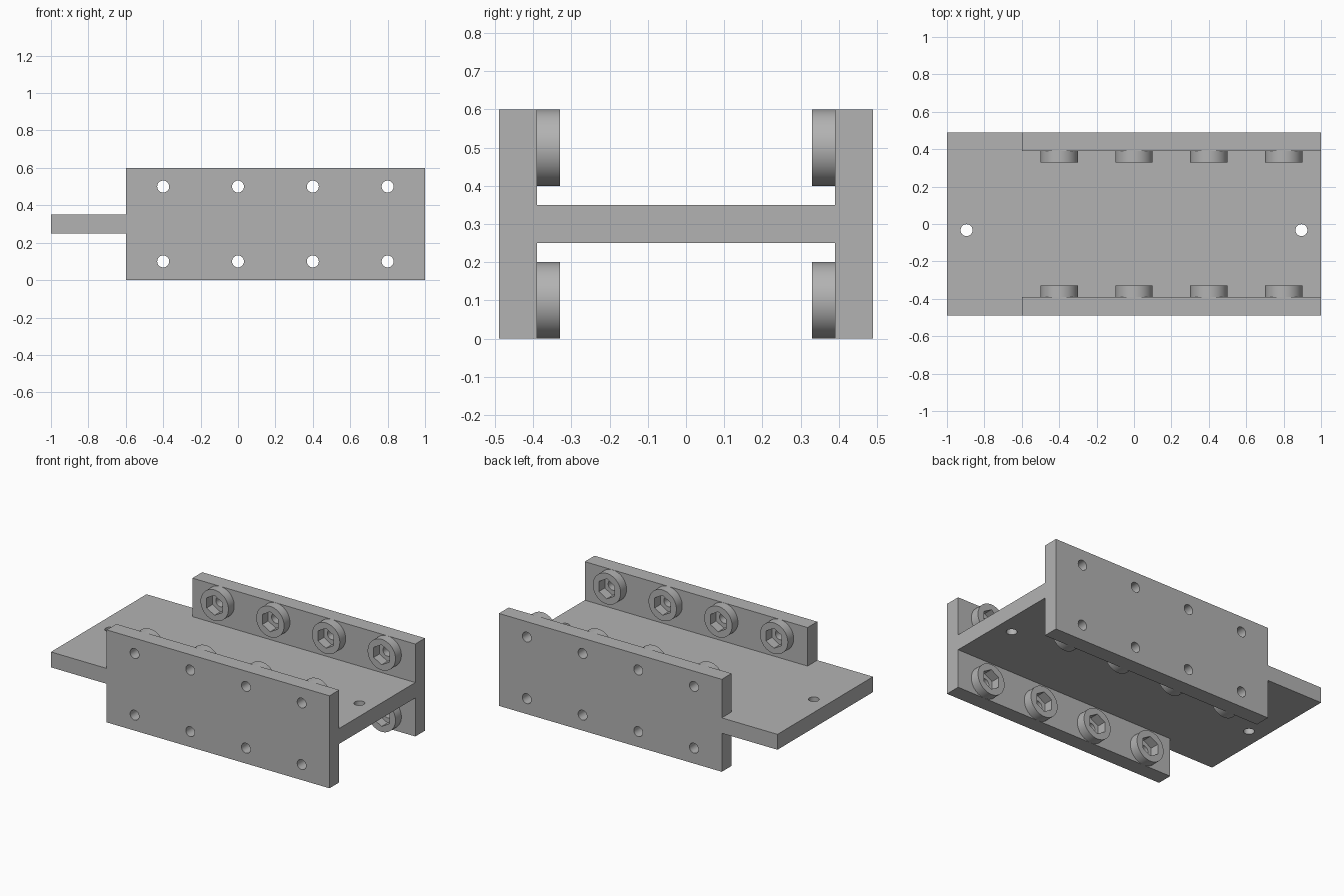
import bpy
import bmesh
from math import radians, pi
from mathutils import Matrix, Vector

if "Cube" in bpy.data.objects:
    bpy.data.objects.remove(bpy.data.objects["Cube"], do_unlink=True)

# Main dimensions
HALF_X, HALF_Y, HEIGHT = 1.0, 0.49, 0.6
FLANGE_X, FLANGE_IN = -0.6, 0.39
HEAD_R, HEAD_T, HEX_R, HOLE_R = 0.1, 0.06, 0.065, 0.032
BOLT_X = (-0.4, 0.0, 0.4, 0.8)
BOLT_Z = (0.1, 0.5)

steel = bpy.data.materials.new("grey steel")
steel.use_nodes = True
grey = (0.45, 0.45, 0.45, 1)
steel.diffuse_color = grey
steel.node_tree.nodes["Principled BSDF"].inputs["Base Color"].default_value = grey


def finish(name, bm):
    """Turn a bmesh into a named object with the steel material."""
    bmesh.ops.recalc_face_normals(bm, faces=bm.faces)
    mesh = bpy.data.meshes.new(name)
    bm.to_mesh(mesh)
    bm.free()
    mesh.materials.append(steel)
    obj = bpy.data.objects.new(name, mesh)
    bpy.context.collection.objects.link(obj)
    return obj


def add_cylinder(bm, centre, radius, depth, sides, axis):
    turn = Matrix.Rotation(pi / 2, 4, "X") if axis == "Y" else Matrix()
    bmesh.ops.create_cone(bm, cap_ends=True, segments=sides, radius1=radius,
                          radius2=radius, depth=depth,
                          matrix=Matrix.Translation(centre) @ turn)


def extrude_outline(name, outline, bottom, top):
    bm = bmesh.new()
    face = bm.faces.new([bm.verts.new((x, y, bottom)) for x, y in outline])
    grown = bmesh.ops.extrude_face_region(bm, geom=[face])["geom"]
    verts = [v for v in grown if isinstance(v, bmesh.types.BMVert)]
    bmesh.ops.translate(bm, verts=verts, vec=(0, 0, top - bottom))
    return finish(name, bm)


def cut(obj, cutter_bm):
    """Subtract the cutter and bake the result, then drop the cutter."""
    cutter = finish(obj.name + "_cutter", cutter_bm)
    cutter.hide_render = True
    mod = obj.modifiers.new("holes", "BOOLEAN")
    mod.operation, mod.solver, mod.object = "DIFFERENCE", "EXACT", cutter
    bpy.ops.object.select_all(action="DESELECT")
    bpy.context.view_layer.objects.active = obj
    obj.select_set(True)
    bpy.ops.object.modifier_apply(modifier=mod.name)
    bpy.data.objects.remove(cutter, do_unlink=True)
    obj.select_set(True)
    bpy.ops.object.shade_smooth_by_angle(angle=radians(30))


# Horizontal web plate: full width at the free end, narrower between flanges
web = extrude_outline("web_plate", [
    (-HALF_X, -HALF_Y), (FLANGE_X, -HALF_Y), (FLANGE_X, -FLANGE_IN),
    (HALF_X, -FLANGE_IN), (HALF_X, FLANGE_IN), (FLANGE_X, FLANGE_IN),
    (FLANGE_X, HALF_Y), (-HALF_X, HALF_Y)], 0.25, 0.35)
drill = bmesh.new()
for x in (-0.895, 0.895):
    add_cylinder(drill, (x, -0.033, 0.3), HOLE_R, 0.4, 32, "Z")
cut(web, drill)

for side, label in ((-1, "front"), (1, "back")):
    # Upright flange with its bolt holes
    inner, outer = side * FLANGE_IN, side * HALF_Y
    flange = extrude_outline(label + "_flange", [
        (FLANGE_X, inner), (HALF_X, inner), (HALF_X, outer), (FLANGE_X, outer)],
        0, HEIGHT)
    drill = bmesh.new()
    for x in BOLT_X:
        for z in BOLT_Z:
            add_cylinder(drill, (x, side * 0.44, z), HOLE_R, 0.3, 32, "Y")
    cut(flange, drill)

    # Round heads with a hexagonal socket down to the flange
    for z, row in zip(BOLT_Z, ("lower", "upper")):
        heads, sockets = bmesh.new(), bmesh.new()
        for x in BOLT_X:
            centre = Vector((x, side * (FLANGE_IN - HEAD_T / 2), z))
            add_cylinder(heads, centre, HEAD_R, HEAD_T, 64, "Y")
            add_cylinder(sockets, centre, HEX_R, HEAD_T * 2, 6, "Y")
        cut(finish(f"{label}_{row}_bolt_heads", heads), sockets)
